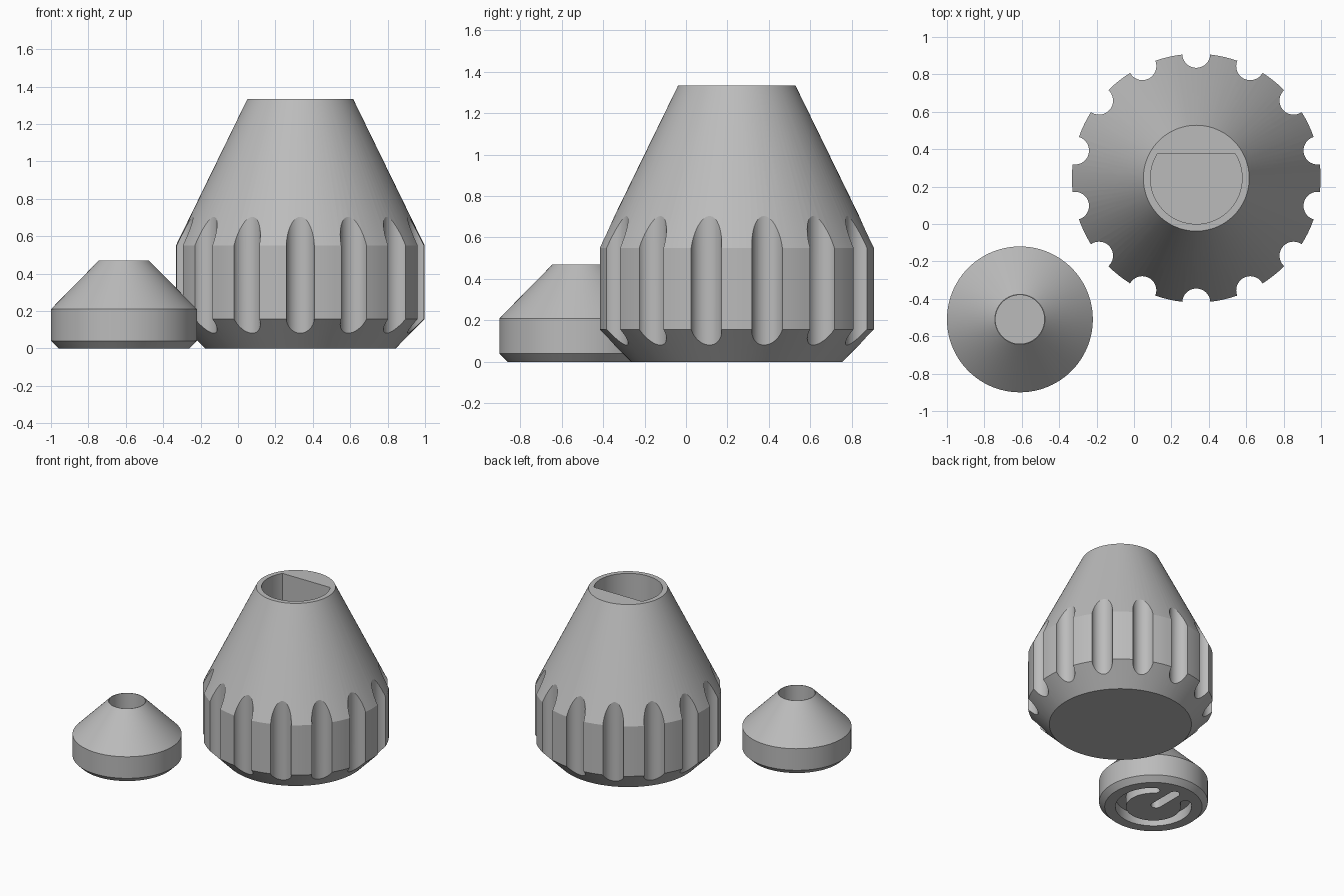
import bpy, bmesh, math
from mathutils import Matrix, Vector

if "Cube" in bpy.data.objects:
    bpy.data.objects.remove(bpy.data.objects["Cube"])

grey = bpy.data.materials.new("mid grey")
grey.diffuse_color = (0.5, 0.5, 0.5, 1)
grey.use_nodes = True
grey.node_tree.nodes["Principled BSDF"].inputs["Base Color"].default_value = grey.diffuse_color


def make(name, bm):
    bmesh.ops.recalc_face_normals(bm, faces=bm.faces)
    me = bpy.data.meshes.new(name)
    bm.to_mesh(me)
    bm.free()
    me.materials.append(grey)
    ob = bpy.data.objects.new(name, me)
    bpy.context.collection.objects.link(ob)
    return ob


def lathe(name, profile, centre, n=112):
    """Closed solid of revolution from (radius, z) rings."""
    bm = bmesh.new()
    rings = [[bm.verts.new((centre[0] + r * math.cos(2 * math.pi * i / n),
                            centre[1] + r * math.sin(2 * math.pi * i / n), z))
              for i in range(n)] for r, z in profile]
    for a, b in zip(rings, rings[1:]):
        for i in range(n):
            j = (i + 1) % n
            bm.faces.new((a[i], a[j], b[j], b[i]))
    bm.faces.new(rings[0])
    bm.faces.new(rings[-1])
    return make(name, bm)


def prism(bm, outline, z0, z1):
    """Extrude a flat outline from z0 to z1."""
    face = bm.faces.new([bm.verts.new((x, y, z0)) for x, y in outline])
    ext = bmesh.ops.extrude_face_region(bm, geom=[face])
    verts = [v for v in ext["geom"] if isinstance(v, bmesh.types.BMVert)]
    bmesh.ops.translate(bm, verts=verts, vec=(0, 0, z1 - z0))


def arc(cx, cy, r, a0, a1, n):
    return [(cx + r * math.cos(math.radians(a0 + (a1 - a0) * i / n)),
             cy + r * math.sin(math.radians(a0 + (a1 - a0) * i / n)))
            for i in range(n + 1)]


def cut(ob, cutter):
    mod = ob.modifiers.new("cut", "BOOLEAN")
    mod.operation = "DIFFERENCE"
    mod.solver = "EXACT"
    mod.object = cutter
    bpy.context.view_layer.objects.active = ob
    bpy.ops.object.modifier_apply(modifier=mod.name)
    bpy.data.objects.remove(cutter, do_unlink=True)


def smooth(ob, angle):
    bpy.ops.object.select_all(action="DESELECT")
    ob.select_set(True)
    bpy.context.view_layer.objects.active = ob
    bpy.ops.object.shade_smooth_by_angle(angle=math.radians(angle))


# Large knob body
KX, KY, KR = 0.333, 0.245, 0.665
knob = lathe("knob_body", [(0.51, 0), (KR, 0.157), (KR, 0.55), (0.283, 1.333)], (KX, KY))

# Vertical finger grooves around the knob
bm = bmesh.new()
for k in range(14):
    a = math.pi / 2 + 2 * math.pi * k / 14
    prism(bm, arc(KX + KR * math.cos(a), KY + KR * math.sin(a), 0.075, 0, 352.5, 47), -0.1, 1.0)
cut(knob, make("groove_cutter", bm))

# D-shaped shaft socket
bm = bmesh.new()
flat = math.degrees(math.asin(0.13 / 0.245))
prism(bm, arc(KX, KY, 0.245, 180 - flat, 360 + flat, 64), 0.55, 1.5)
cut(knob, make("socket_cutter", bm))
smooth(knob, 20)

# Small cone cap
CX, CY = -0.61, -0.51
cap = lathe("cone_cap", [(0.35, 0), (0.39, 0.04), (0.39, 0.21), (0.134, 0.47)], (CX, CY), 96)

# Round hole in the cap top
bm = bmesh.new()
prism(bm, arc(CX, CY, 0.13, 0, 356.25, 95), 0.2, 0.6)
cut(cap, make("hole_cutter", bm))

# Open ring groove and straight slot in the cap base, both with round ends
R, W = 0.235, 0.038
g0, g1 = 128, 412
bm = bmesh.new()
end0 = (CX + R * math.cos(math.radians(g0)), CY + R * math.sin(math.radians(g0)))
end1 = (CX + R * math.cos(math.radians(g1)), CY + R * math.sin(math.radians(g1)))
ring = (arc(CX, CY, R + W, g0, g1, 72) + arc(*end1, W, g1, g1 + 180, 10)[1:-1]
        + arc(CX, CY, R - W, g1, g0, 72) + arc(*end0, W, g0 + 180, g0 + 360, 10)[1:-1])
prism(bm, ring, -0.1, 0.08)
slot = arc(CX, CY + 0.235, W, 0, 180, 12) + arc(CX, CY + 0.03, W, 180, 360, 12)
prism(bm, slot, -0.1, 0.08)
cut(cap, make("base_groove_cutter", bm))
smooth(cap, 20)
